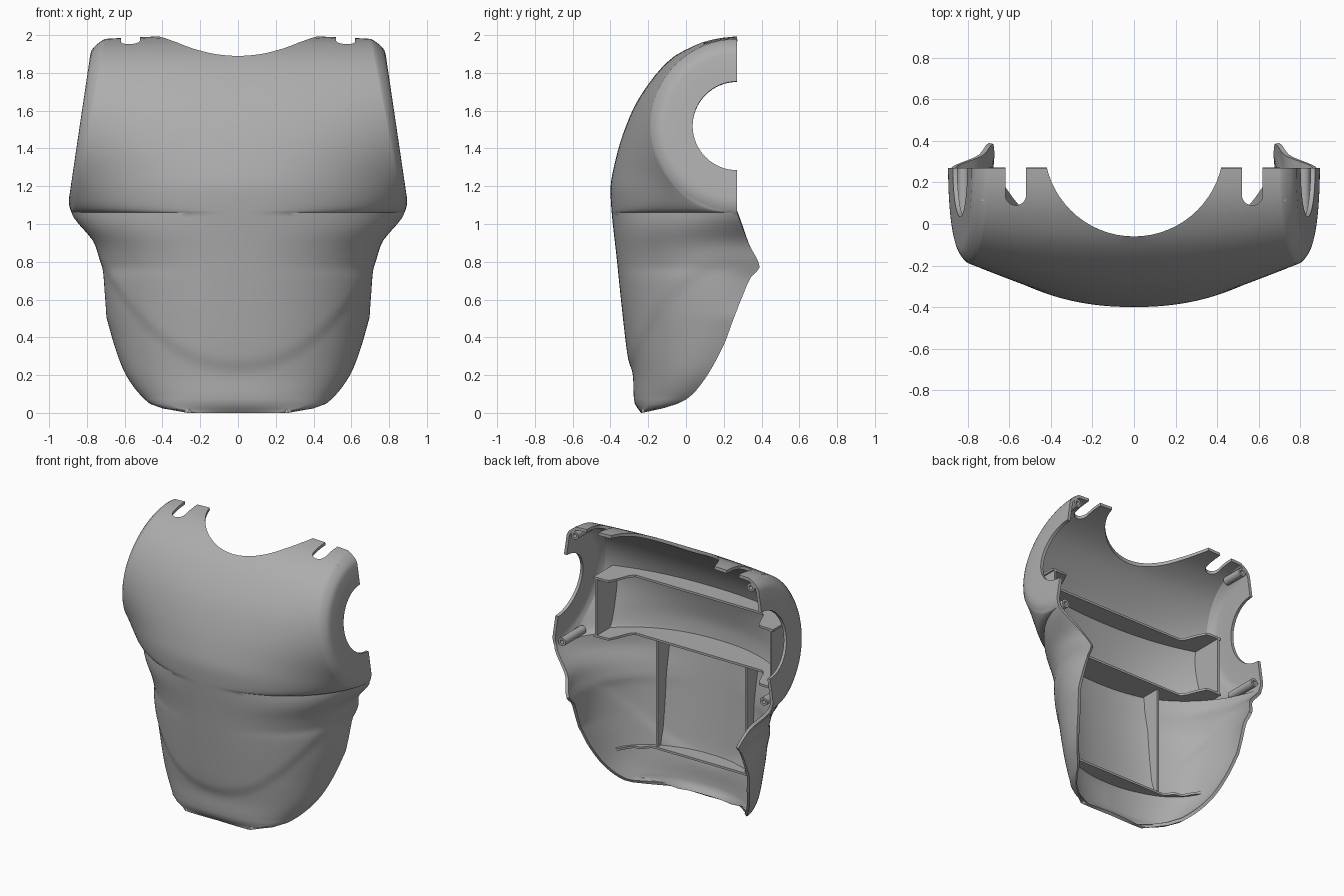
import bpy, bmesh
from math import sin, cos, asin, pi, radians
from mathutils import Vector, Matrix

cube = bpy.data.objects.get("Cube")
if cube:
    bpy.data.objects.remove(cube, do_unlink=True)

grey = bpy.data.materials.new("plain grey")
grey.use_nodes = True
COLOUR = (0.42, 0.42, 0.42, 1)
grey.diffuse_color = COLOUR
grey.node_tree.nodes["Principled BSDF"].inputs["Base Color"].default_value = COLOUR

# Profiles, each keyed by height
FRONT = [(0, -.25), (.05, -.285), (.2, -.295), (.38, -.32), (.8, -.365), (1.17, -.4),
         (1.31, -.38), (1.5, -.325), (1.68, -.24), (1.87, -.085), (1.96, .07), (1.99, .18), (2, .27)]
WIDTH = [(0, .27), (.03, .43), (.07, .5), (.18, .59), (.3, .645), (.48, .7), (.62, .735),
         (.78, .765), (.9, .785), (1, .85), (1.06, .885)]
BACK = [(0, -.235), (.03, -.1), (.07, 0), (.18, .1), (.36, .2), (.48, .245), (.62, .3),
        (.72, .345), (.77, .39), (.9, .33), (1.06, .27)]
ARM_Y, ARM_Z, ARM_R, HOLE_R = .27, 1.52, .46, .235
COLS = 36


def curve(keys, t):
    """Smooth interpolation through keyed points."""
    t = min(max(t, keys[0][0]), keys[-1][0])
    k = next(i for i in range(len(keys) - 1) if t <= keys[i + 1][0])

    def slope(i):
        a, b = keys[max(i - 1, 0)], keys[min(i + 1, len(keys) - 1)]
        return (b[1] - a[1]) / (b[0] - a[0])
    (t0, y0), (t1, y1) = keys[k], keys[k + 1]
    h = t1 - t0
    s = (t - t0) / h
    return (y0 * (1 + 2 * s) * (1 - s) ** 2 + y1 * s * s * (3 - 2 * s)
            + h * (slope(k) * s * (1 - s) ** 2 + slope(k + 1) * s * s * (s - 1)))


def step(v):
    v = min(max(v, 0), 1)
    return v * v * (3 - 2 * v)


def arm_point(angle, r):
    """Point on the tilted shoulder panel, rounded over at its rim."""
    y, z = ARM_Y - r * cos(angle), ARM_Z + r * sin(angle)
    over = max(0, (r - .38) / .08)
    return Vector((.9 - .148 * (z - 1.1) - (.045 + .02 * sin(angle)) * over ** 2, y, z))


def arm_angle(z):
    return asin(min(1, max(-1, (z - ARM_Z) / (.48 if z > ARM_Z else ARM_R))))


def row(z):
    """Half of the body section, from the middle of the front to the side."""
    if z >= ARM_Z - ARM_R - 1e-6:
        end = arm_point(arm_angle(z), ARM_R)
    else:
        end = Vector((curve(WIDTH, z), curve(BACK, z), z))
    front = curve(FRONT, z)
    q = 1 - .54 * step((1.3 - z) / .4)
    curl = max(0, .065 - abs(z - .77) * .25)
    pts = []
    for j in range(COLS + 1):
        s = j / COLS
        u = min(1, sin(s * pi / 2))
        y = front + (end.y - front) * (1 - max(0, 1 - u ** 2.25) ** q)
        p = Vector((end.x * u - curl * s ** 8, y, z + (end.z - z) * u * u))
        # shallow step below the chest line
        line = .25 + .63 * min(1, p.x / .78) ** 2.2
        k = step((line + .04 - p.z) / .09) * step((1.02 - z) / .1)
        pts.append(Vector((p.x * (1 - .015 * k), p.y + .014 * k * (1 - s), p.z)))
    return pts


def finish(ob, angle=35):
    ob.data.materials.clear()
    ob.data.materials.append(grey)
    bpy.ops.object.select_all(action='DESELECT')
    ob.select_set(True)
    bpy.context.view_layer.objects.active = ob
    for m in list(ob.modifiers):
        bpy.ops.object.modifier_apply(modifier=m.name)
    bpy.ops.object.shade_smooth_by_angle(angle=radians(angle))
    return ob


def make(name, bm):
    me = bpy.data.meshes.new(name)
    bm.to_mesh(me)
    bm.free()
    ob = bpy.data.objects.new(name, me)
    bpy.context.collection.objects.link(ob)
    return ob


def grid_faces(bm, rows):
    for a, b in zip(rows, rows[1:]):
        for j in range(min(len(a), len(b)) - 1):
            bm.faces.new((a[j], b[j], b[j + 1], a[j + 1]))


# Chest shell: front sheet plus shoulder panel around each arm hole
STEPS, LOW = 32, 44
angles = [pi / 2 - pi * i / STEPS for i in range(STEPS + 1)]
bm = bmesh.new()
rows = []
for a in angles:
    pts = row(ARM_Z + (.48 if a > 0 else ARM_R) * sin(a))
    pts += [arm_point(a, r) for r in (.445, .43, .415, .4, .38, .3, HOLE_R)]
    rows.append([bm.verts.new(p) for p in pts])
base = ARM_Z - ARM_R
for i in range(1, LOW + 1):
    rows.append([bm.verts.new(p) for p in row(base * (1 - i / LOW))])
grid_faces(bm, rows)
shell = make("chest_shell", bm)
mirror = shell.modifiers.new("mirror", 'MIRROR')
mirror.use_clip = True
solid = shell.modifiers.new("wall", 'SOLIDIFY')
solid.thickness = .022
solid.offset = -1

# Cutters for the neck opening and the two strap slots
cutters = []


def cutter(name, x, y, r):
    bm = bmesh.new()
    bmesh.ops.create_cone(bm, cap_ends=True, segments=64, radius1=r, radius2=r, depth=.6,
                          matrix=Matrix.Translation((x, y, 1.95)))
    # stretch the rear half of the cylinder out past the back edge
    for v in bm.verts:
        if v.co.y > y + 1e-4:
            v.co.y += .5
    ob = make(name, bm)
    ob.hide_render = True
    cutters.append(ob)
    mod = shell.modifiers.new(name, 'BOOLEAN')
    mod.operation = 'DIFFERENCE'
    mod.solver = 'EXACT'
    mod.object = ob


cutter("neck_cutter", 0, .372, .432)
for side in (-1, 1):
    cutter("slot_cutter", side * .57, .14, .05)
finish(shell)
for ob in cutters:
    bpy.data.objects.remove(ob, do_unlink=True)


def wall_y(x, z):
    """Depth just inside the front wall."""
    pts = row(z)
    for a, b in zip(pts, pts[1:]):
        if a.x <= abs(x) <= b.x:
            return a.y + (b.y - a.y) * (abs(x) - a.x) / (b.x - a.x) + .01
    return pts[-1].y


def plate(name, path, edge):
    """Thin rib standing on the inner wall along a path of x, z points."""
    bm = bmesh.new()
    rows = []
    for x, z in path:
        y = wall_y(x, z)
        rows.append([bm.verts.new((x, y, z)), bm.verts.new((x, max(y + .02, edge(x, y)), z))])
    grid_faces(bm, rows)
    ob = make(name, bm)
    m = ob.modifiers.new("thickness", 'SOLIDIFY')
    m.thickness = .016
    m.offset = 0
    finish(ob)


def span(a, b, n=48):
    return [a + (b - a) * i / n for i in range(n + 1)]


def shelf_edge(x, y):
    return -.15 + .18 * step((abs(x) - .52) / .1)


def lower_edge(x, y):
    if abs(x) < .36:
        return -.17
    return y + .05 + .012 * sin(abs(x) * 60)


# Inner ribs
plate("upper_shelf", [(x, 1.51) for x in span(-.73, .73)], shelf_edge)
plate("middle_shelf", [(x, 1.085) for x in span(-.73, .73)], shelf_edge)
plate("lower_shelf", [(x, .28) for x in span(-.57, .57, 80)], lower_edge)
for side in (-1, 1):
    plate("belly_rib", [(side * .36, z) for z in span(.28, 1.085)], lambda x, y: -.18)
    plate("side_rib", [(side * .71, z) for z in span(1.085, 1.51)], lambda x, y: .03)


# Hollow screw posts
def post(name, x, z, length):
    bm = bmesh.new()
    rows = []
    for r, y in ((.03, ARM_Y - length), (.03, ARM_Y), (.014, ARM_Y), (.014, ARM_Y - .05), (.001, ARM_Y - .05)):
        rows.append([bm.verts.new((x + r * cos(i * pi / 12), y, z + r * sin(i * pi / 12)))
                     for i in range(25)])
    grid_faces(bm, rows)
    bmesh.ops.remove_doubles(bm, verts=bm.verts, dist=1e-5)
    bmesh.ops.recalc_face_normals(bm, faces=bm.faces)
    finish(make(name, bm))


for side in (-1, 1):
    post("shoulder_post", side * .715, 1.915, .16)
    post("underarm_post", side * .82, 1.105, .24)
